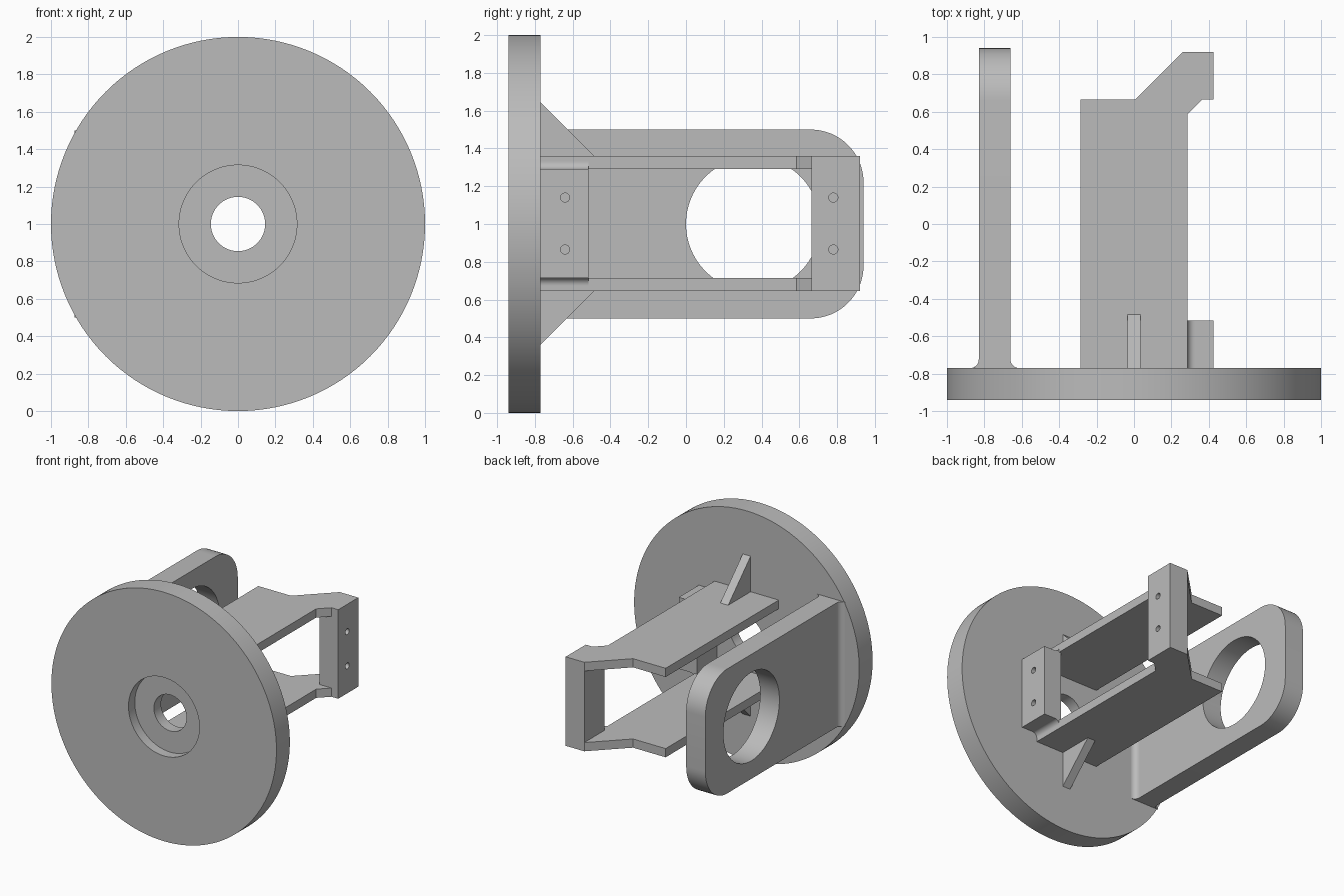
import bpy
import bmesh
from math import pi, sin, cos, radians
from mathutils import Vector

default = bpy.data.objects.get("Cube")
if default:
    bpy.data.objects.remove(default, do_unlink=True)

grey = bpy.data.materials.new("plain grey")
grey.use_nodes = True
COLOUR = (0.5, 0.5, 0.5, 1)
grey.diffuse_color = COLOUR
grey.node_tree.nodes["Principled BSDF"].inputs["Base Color"].default_value = COLOUR


def finish(name, bm):
    bmesh.ops.recalc_face_normals(bm, faces=bm.faces)
    mesh = bpy.data.meshes.new(name)
    bm.to_mesh(mesh)
    bm.free()
    mesh.materials.append(grey)
    obj = bpy.data.objects.new(name, mesh)
    bpy.context.collection.objects.link(obj)
    return obj


def prism(name, points, axis, low, high):
    """Extrude an outline, given in the other two axes in order, along one axis."""
    def place(p):
        v = list(p)
        v.insert("xyz".index(axis), low)
        return v
    shift = [high - low if a == axis else 0 for a in "xyz"]
    bm = bmesh.new()
    face = bm.faces.new([bm.verts.new(place(p)) for p in points])
    ext = bmesh.ops.extrude_face_region(bm, geom=[face])["geom"]
    bmesh.ops.translate(bm, vec=shift,
                        verts=[g for g in ext if isinstance(g, bmesh.types.BMVert)])
    return finish(name, bm)


def box(name, x, y, z):
    return prism(name, [(x[0], y[0]), (x[1], y[0]), (x[1], y[1]), (x[0], y[1])], "z", *z)


def arc(cx, cy, r, start, end, steps=16):
    angles = [radians(start + (end - start) * i / steps) for i in range(steps + 1)]
    return [(cx + r * cos(a), cy + r * sin(a)) for a in angles]


def fillet(name, corner, sx, sy, r, axis, low, high):
    """Concave fillet filling the corner between two faces."""
    cx, cy = corner
    curve = [(cx + sx * (r + u), cy + sy * (r + v)) for u, v in arc(0, 0, r, 180, 270, 10)]
    return prism(name, [corner] + curve, axis, low, high)


def drill(obj, y, z, r, x, steps):
    """Cut a round hole along x."""
    cutter = prism("hole_cutter", arc(y, z, r, 0, 360, steps)[:-1], "x", *x)
    cutter.hide_render = True
    mod = obj.modifiers.new("hole", "BOOLEAN")
    mod.operation, mod.solver, mod.object = "DIFFERENCE", "EXACT", cutter
    bpy.context.view_layer.update()
    result = bpy.data.meshes.new_from_object(
        obj.evaluated_get(bpy.context.evaluated_depsgraph_get()))
    obj.modifiers.clear()
    obj.data = result
    bpy.data.objects.remove(cutter, do_unlink=True)


FRONT, FACE = -0.94, -0.77     # disc front and back planes
TOP, BOTTOM = 1.36, 0.645      # outer faces of the two rails
T = 0.07                       # rail thickness

# Round flange with a counterbore and a through hole
bm = bmesh.new()
section = [(1, FRONT), (1, FACE), (0.145, FACE), (0.145, FRONT + 0.08),
           (0.315, FRONT + 0.08), (0.315, FRONT)]
verts = [bm.verts.new((r, y, 1)) for r, y in section]
edges = [bm.edges.new((verts[i - 1], verts[i])) for i in range(len(verts))]
bmesh.ops.spin(bm, geom=verts + edges, cent=(0, 0, 1), axis=(0, 1, 0),
               angle=2 * pi, steps=128)
bmesh.ops.remove_doubles(bm, verts=bm.verts, dist=1e-4)
parts = [finish("round_flange", bm)]

# Side arm with rounded end corners and a large round window
outline = ([(FACE, 0.5)] + arc(0.66, 0.78, 0.28, -90, 0)
           + arc(0.66, 1.22, 0.28, 0, 90) + [(FACE, 1.5)])
arm = prism("side_arm", outline, "x", -0.83, -0.66)
drill(arm, 0.355, 1, 0.355, (-1, -0.5), 96)
parts.append(arm)
for name, x, side in (("outer", -0.83, -1), ("inner", -0.66, 1)):
    parts.append(fillet(f"arm_{name}_fillet", (x, FACE), side, 1, 0.045, "z", 0.5, 1.5))

# Upper and lower rails with an offset tail
rail = [(-0.285, FACE), (0.285, FACE), (0.285, 0.585), (0.365, 0.665), (0.425, 0.665),
        (0.425, 0.92), (0.26, 0.92), (0.005, 0.665), (-0.285, 0.665)]
prism("upper_rail", rail, "z", TOP - T, TOP)
prism("lower_rail", rail, "z", BOTTOM, BOTTOM + T)

# Triangular gussets between the rails and the flange
for name, z, tip in (("upper", TOP, 1.645), ("lower", BOTTOM, 0.36)):
    prism(f"{name}_gusset", [(FACE, z), (-0.485, z), (FACE, tip)], "x", -0.035, 0.035)

# Mounting blocks joining the rails, each with two blind screw holes
inner = (BOTTOM + T, TOP - T)
blocks = [(box("rear_block", (0.26, 0.425), (0.665, 0.92), inner), 0.78),
          (box("front_block", (0.265, 0.425), (FACE, -0.515), inner), -0.64)]
for block, y in blocks:
    for z in (0.865, 1.14):
        drill(block, y, z, 0.024, (0.325, 0.5), 24)
    parts.append(block)

# Fillets between the rail edges and the front block
for name, z, side in (("upper", inner[1], 1), ("lower", inner[0], -1)):
    parts.append(fillet(f"{name}_block_fillet", (0.285, z), 1, side, 0.04, "y", FACE, -0.515))

# Smooth the round surfaces, keeping corners crisp
bpy.ops.object.select_all(action="DESELECT")
for obj in parts:
    obj.select_set(True)
bpy.context.view_layer.objects.active = parts[0]
bpy.ops.object.shade_smooth_by_angle(angle=radians(30))
